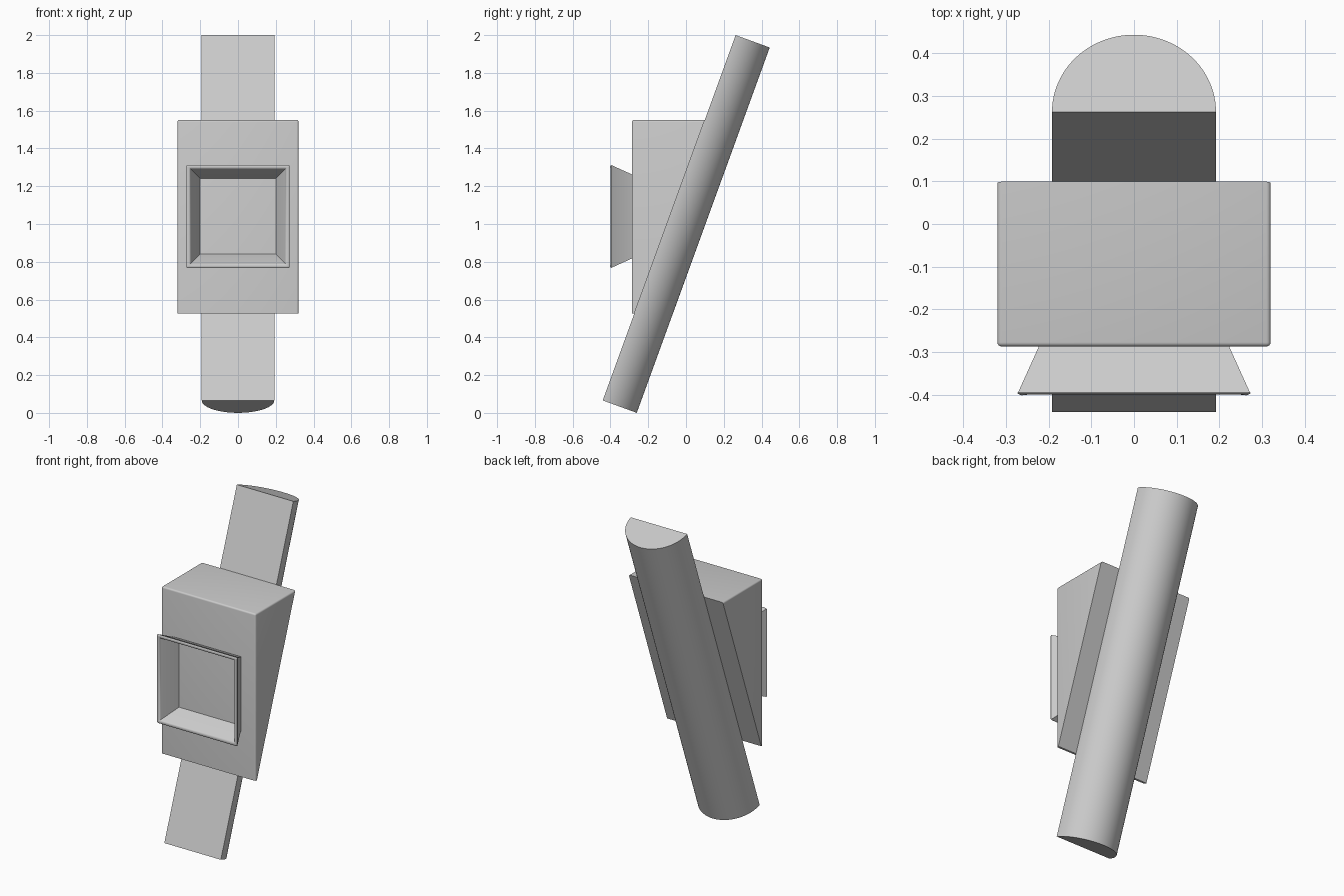
import bpy
import bmesh
from math import sin, cos, pi, radians, tan

cube = bpy.data.objects.get("Cube")
if cube:
    bpy.data.objects.remove(cube, do_unlink=True)

grey = bpy.data.materials.new("light_grey")
grey.use_nodes = True
COLOR = (0.6, 0.6, 0.6, 1)
grey.diffuse_color = COLOR
grey.node_tree.nodes["Principled BSDF"].inputs["Base Color"].default_value = COLOR


def loft(name, rings, caps=True, bevel=0, rule=None):
    """Skin a row of closed rings; bevel the edges picked by rule."""
    bm = bmesh.new()
    loops = [[bm.verts.new(p) for p in ring] for ring in rings]
    for a, b in zip(loops, loops[1:]):
        for i in range(len(a)):
            j = (i + 1) % len(a)
            bm.faces.new((a[i], a[j], b[j], b[i]))
    if caps:
        bm.faces.new(loops[0])
        bm.faces.new(loops[-1])
    bmesh.ops.recalc_face_normals(bm, faces=bm.faces)
    if bevel:
        edges = [e for e in bm.edges if rule(e.verts[0].co, e.verts[1].co)]
        bmesh.ops.bevel(bm, geom=edges, offset=bevel, segments=4,
                        profile=0.5, affect='EDGES', clamp_overlap=True)
    mesh = bpy.data.meshes.new(name)
    bm.to_mesh(mesh)
    bm.free()
    obj = bpy.data.objects.new(name, mesh)
    bpy.context.collection.objects.link(obj)
    mesh.materials.append(grey)
    bpy.ops.object.select_all(action='DESELECT')
    obj.select_set(True)
    bpy.context.view_layer.objects.active = obj
    bpy.ops.object.shade_smooth_by_angle(angle=radians(32))
    return obj


TILT = radians(20)
RADIUS, LENGTH = 0.192, 2.058
FOOT_Y, FOOT_Z = -0.441, 0.066
FRONT = -0.287

# Leaning half-round pole, flat side to the front
arc = [(RADIUS * cos(pi * i / 48), RADIUS * sin(pi * i / 48)) for i in range(49)]
pole = loft("half_round_pole", [[(x, y, z) for x, y in arc] for z in (0, LENGTH)])
pole.rotation_euler.x = -TILT
pole.location = (0, FOOT_Y, FOOT_Z)


# Wedge body whose back lies on the flat of the pole
def slope_y(z):
    return FOOT_Y + (z - FOOT_Z) * tan(TILT)


BOTTOM, TOP = 0.525, 1.55
side = [(FRONT, BOTTOM), (FRONT, TOP), (slope_y(TOP), TOP), (slope_y(BOTTOM), BOTTOM)]


def body_edges(a, b):
    on_top = min(a.z, b.z) > TOP - 0.01
    on_front = max(a.y, b.y) < FRONT + 0.001
    on_back = min(a.y, b.y) > 0
    return (on_top and not on_back) or (on_front and a.z != b.z)


loft("wedge_body", [[(x, y, z) for y, z in side] for x in (-0.32, 0.32)],
     bevel=0.01, rule=body_edges)

# Flared square frame around a recess on the front
MID = 1.04
RIM = -0.4


def square(half, y):
    return [(sx * half, y, MID + sz * half)
            for sx, sz in ((-1, -1), (1, -1), (1, 1), (-1, 1))]


loft("flared_frame",
     [square(0.222, FRONT + 0.002), square(0.274, RIM),
      square(0.254, RIM), square(0.199, FRONT + 0.002)],
     caps=False, bevel=0.007,
     rule=lambda a, b: max(a.y, b.y) < RIM + 0.001)
